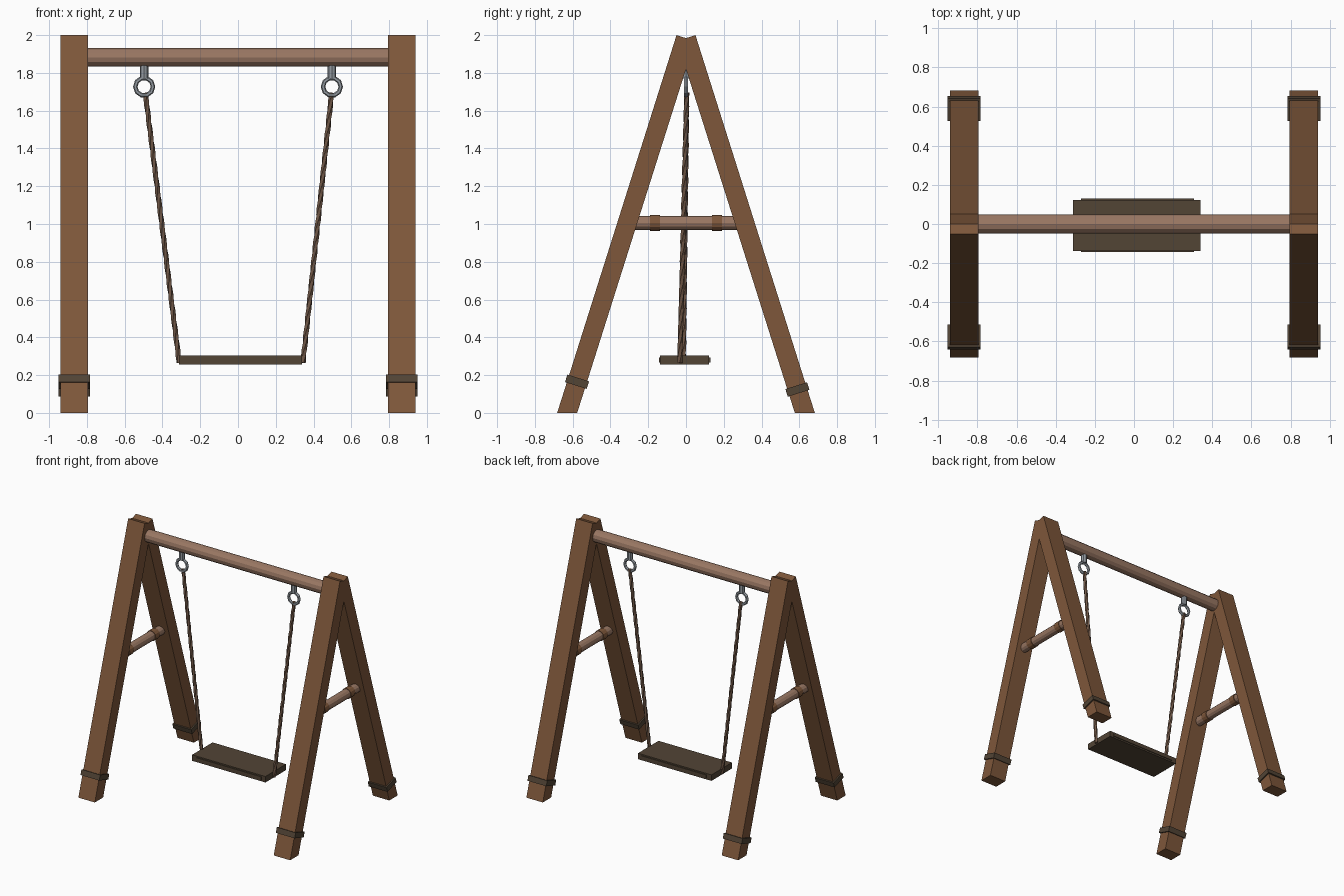
import bpy, bmesh, math
from mathutils import Vector, Matrix

if "Cube" in bpy.data.objects:
    bpy.data.objects.remove(bpy.data.objects["Cube"])


def material(name, rgb):
    m = bpy.data.materials.new(name)
    m.diffuse_color = (*rgb, 1)
    m.use_nodes = True
    m.node_tree.nodes["Principled BSDF"].inputs["Base Color"].default_value = m.diffuse_color
    return m


WOOD = material("leg wood", (0.21, 0.096, 0.043))
POLE = material("pale pole wood", (0.32, 0.185, 0.125))
DARK = material("dark seat wood", (0.084, 0.058, 0.036))
ROPE = material("rope brown", (0.16, 0.095, 0.062))
METAL = material("grey metal", (0.30, 0.33, 0.36))


def finish(bm, name, mat):
    bmesh.ops.recalc_face_normals(bm, faces=bm.faces)
    me = bpy.data.meshes.new(name)
    bm.to_mesh(me)
    bm.free()
    me.materials.append(mat)
    ob = bpy.data.objects.new(name, me)
    bpy.context.collection.objects.link(ob)
    return ob


def box(name, centre, size, mat, tilt=0):
    bm = bmesh.new()
    m = Matrix.Translation(centre) @ Matrix.Rotation(tilt, 4, 'X') @ Matrix.Diagonal((*size, 1))
    bmesh.ops.create_cube(bm, size=1, matrix=m)
    return finish(bm, name, mat)


def rod(name, a, b, radius, mat, sides=12):
    a, b = Vector(a), Vector(b)
    d = b - a
    bm = bmesh.new()
    m = Matrix.Translation((a + b) / 2) @ d.to_track_quat('Z', 'Y').to_matrix().to_4x4()
    bmesh.ops.create_cone(bm, cap_ends=True, segments=sides, radius1=radius,
                          radius2=radius, depth=d.length, matrix=m)
    return finish(bm, name, mat)


def prism(name, profile, x0, x1, mat):
    # y-z profile extruded along x
    bm = bmesh.new()
    f = bm.faces.new([bm.verts.new((x0, y, z)) for y, z in profile])
    ext = bmesh.ops.extrude_face_region(bm, geom=[f])
    bmesh.ops.translate(bm, vec=(x1 - x0, 0, 0),
                        verts=[v for v in ext["geom"] if isinstance(v, bmesh.types.BMVert)])
    return finish(bm, name, mat)


def twisted_rope(name, a, b, radius, mat, sides=5, steps=40, turns=3):
    a, b = Vector(a), Vector(b)
    q = (b - a).to_track_quat('Z', 'Y')
    bm = bmesh.new()
    rings = []
    for i in range(steps + 1):
        t = i / steps
        ring = []
        for k in range(sides):
            ang = math.tau * (k / sides + turns * t)
            off = q @ Vector((radius * math.cos(ang), radius * math.sin(ang), 0))
            ring.append(bm.verts.new(a.lerp(b, t) + off))
        rings.append(ring)
    for r, s in zip(rings, rings[1:]):
        for k in range(sides):
            n = (k + 1) % sides
            bm.faces.new((r[k], r[n], s[n], s[k]))
    bm.faces.new(rings[0])
    bm.faces.new(rings[-1])
    return finish(bm, name, mat)


def torus(name, centre, major, minor, mat, n=10, m=6):
    # ring standing in the x-z plane
    bm = bmesh.new()
    g = [[bm.verts.new((centre[0] + (major + minor * math.cos(math.tau * j / m)) * math.cos(math.tau * i / n),
                        centre[1] + minor * math.sin(math.tau * j / m),
                        centre[2] + (major + minor * math.cos(math.tau * j / m)) * math.sin(math.tau * i / n)))
          for j in range(m)] for i in range(n)]
    for i in range(n):
        for j in range(m):
            i2, j2 = (i + 1) % n, (j + 1) % m
            bm.faces.new((g[i][j], g[i2][j], g[i2][j2], g[i][j2]))
    return finish(bm, name, mat)


LEAN = math.atan2(0.63, 2.0)
for sx, side in ((-1, "left"), (1, "right")):
    x = sx * 0.868
    # A-frame legs with foot bands
    for sy, end, band_z in ((-1, "front", 0.165), (1, "back", 0.124)):
        profile = [(0.682, 0), (0.576, 0), (-0.047, 1.969), (0.05, 2.0)]
        prism(f"{side}_{end}_leg", [(sy * y, z) for y, z in profile], x - 0.073, x + 0.073, WOOD)
        band_y = sy * (0.629 - 0.316 * band_z)
        box(f"{side}_{end}_foot_band", (x, band_y, band_z), (0.167, 0.12, 0.042), DARK, sy * LEAN)
        # collar on the brace
        rod(f"{side}_{end}_brace_collar", (x, sy * 0.137, 1.006), (x, sy * 0.19, 1.006), 0.042, WOOD)
    rod(f"{side}_brace", (x, -0.28, 1.006), (x, 0.28, 1.006), 0.037, POLE)
    # hanger pin and ring
    rod(f"{side}_hanger_pin", (sx * 0.497, 0, 1.77), (sx * 0.497, 0, 1.86), 0.022, METAL, 8)
    torus(f"{side}_hanger_ring", (sx * 0.497, 0, 1.727), 0.047, 0.012, METAL)

# top bar
rod("top_bar", (-0.82, 0, 1.882), (0.82, 0, 1.882), 0.049, POLE)

# ropes, slightly swung
twisted_rope("left_rope", (-0.491, 0.004, 1.695), (-0.311, -0.014, 0.265), 0.0145, ROPE)
twisted_rope("right_rope", (0.496, 0.004, 1.695), (0.344, -0.033, 0.265), 0.0145, ROPE)

# seat with a thin raised strip on its long edges
box("seat", (0.014, -0.007, 0.28), (0.652, 0.26, 0.048), DARK)
box("seat_edge_strip", (0.018, -0.007, 0.281), (0.575, 0.272, 0.026), DARK)
